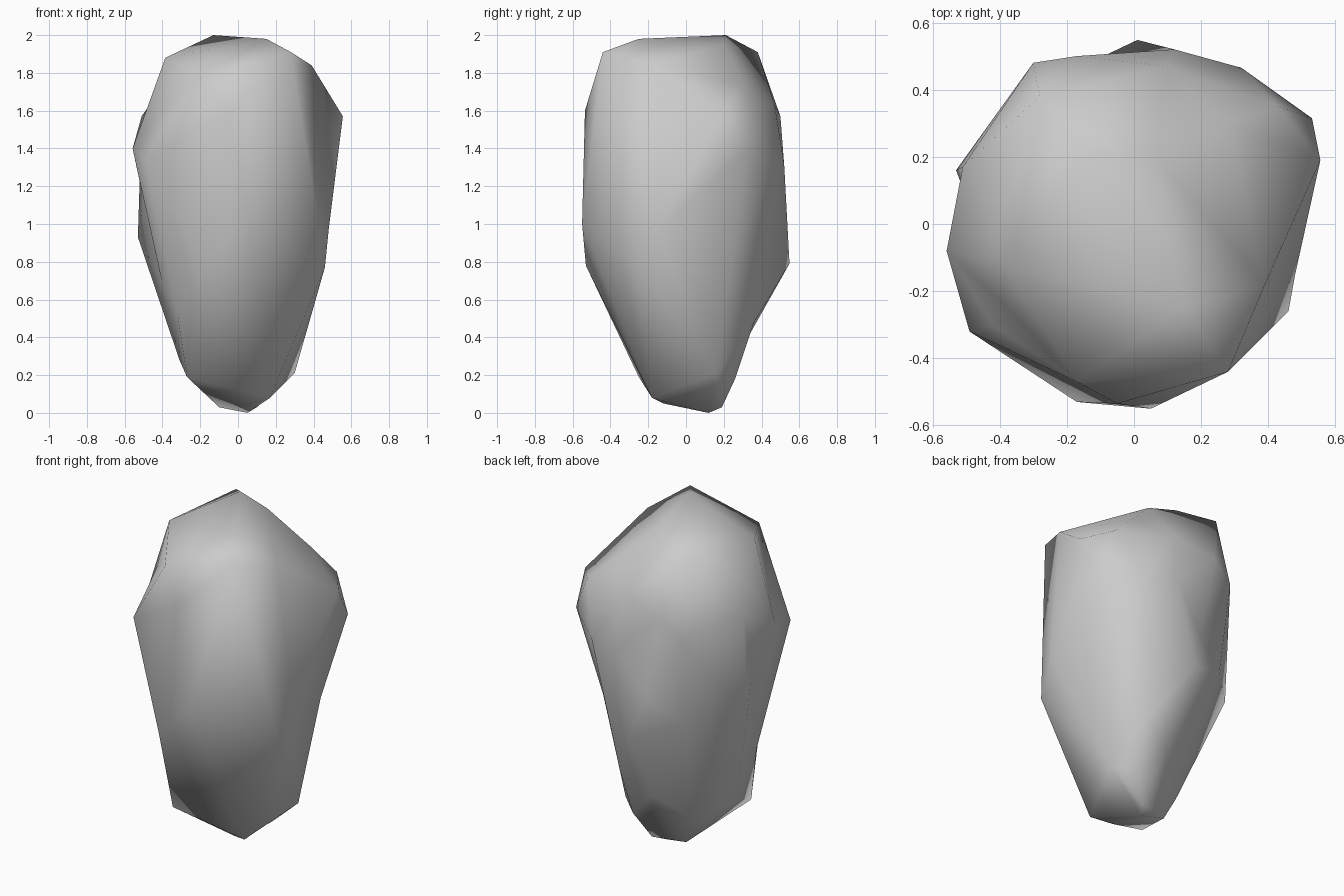
import bpy, bmesh
from mathutils import Vector

# Corner points of the boulder, from the foot to the crown
foot = [(.05, .12, 0), (-.1, .14, .03), (.17, -.18, .08), (.06, -.12, .05), (.1, .19, .03),
        (-.27, -.25, .19), (.3, .16, .21), (.18, .26, .18), (-.18, .15, .18), (-.31, -.05, .28),
        (.02, .3, .35), (.2, .36, .48), (-.32, -.23, .52)]
waist = [(-.17, -.53, .78), (.46, -.26, .77), (.01, .548, .79), (-.53, .16, .93), (-.4, -.1, .68),
         (.05, -.55, 1), (.39, .25, .85), (-.28, .41, .92), (-.07, .49, 1.05), (-.5, .08, 1.13),
         (.48, -.15, .97)]
shoulder = [(.12, .52, 1.31), (-.558, -.08, 1.4), (-.49, -.32, 1.33), (.53, .315, 1.38),
            (.555, .19, 1.57), (.43, .35, 1.6), (.32, .465, 1.3), (-.3, .48, 1.46),
            (-.51, .17, 1.57), (-.43, -.01, 1.65), (-.05, -.535, 1.6), (.1, .47, 1.63),
            (-.42, -.3, 1.5), (-.385, -.24, 1.64), (-.17, .5, 1.57)]
crown = [(-.385, -.12, 1.88), (-.28, .38, 1.91), (-.13, .21, 2), (.15, -.25, 1.98),
         (.28, -.44, 1.91), (-.17, -.47, 1.79), (.39, -.18, 1.84), (.06, .2, 1.95),
         (.28, .3, 1.74)]


def inflate(p):
    """Round the shape out so that shallow dents also end up on the hull."""
    q = Vector((p.x, p.y, (p.z - 1) * 0.55))
    return q * q.length ** -0.85


points = [Vector(p) for p in foot + waist + shoulder + crown]

# Skin the rounded points, then move every corner back to its true place
bm = bmesh.new()
true_place = {}
for p in points:
    true_place[bm.verts.new(inflate(p))] = p
bmesh.ops.convex_hull(bm, input=list(bm.verts))
for v in list(bm.verts):
    v.co = true_place[v]
    if not v.link_faces:
        bm.verts.remove(v)
bmesh.ops.recalc_face_normals(bm, faces=list(bm.faces))
for f in bm.faces:
    f.smooth = True

mesh = bpy.data.meshes.new("boulder")
bm.to_mesh(mesh)
bm.free()
boulder = bpy.data.objects.new("boulder", mesh)
bpy.context.collection.objects.link(boulder)
